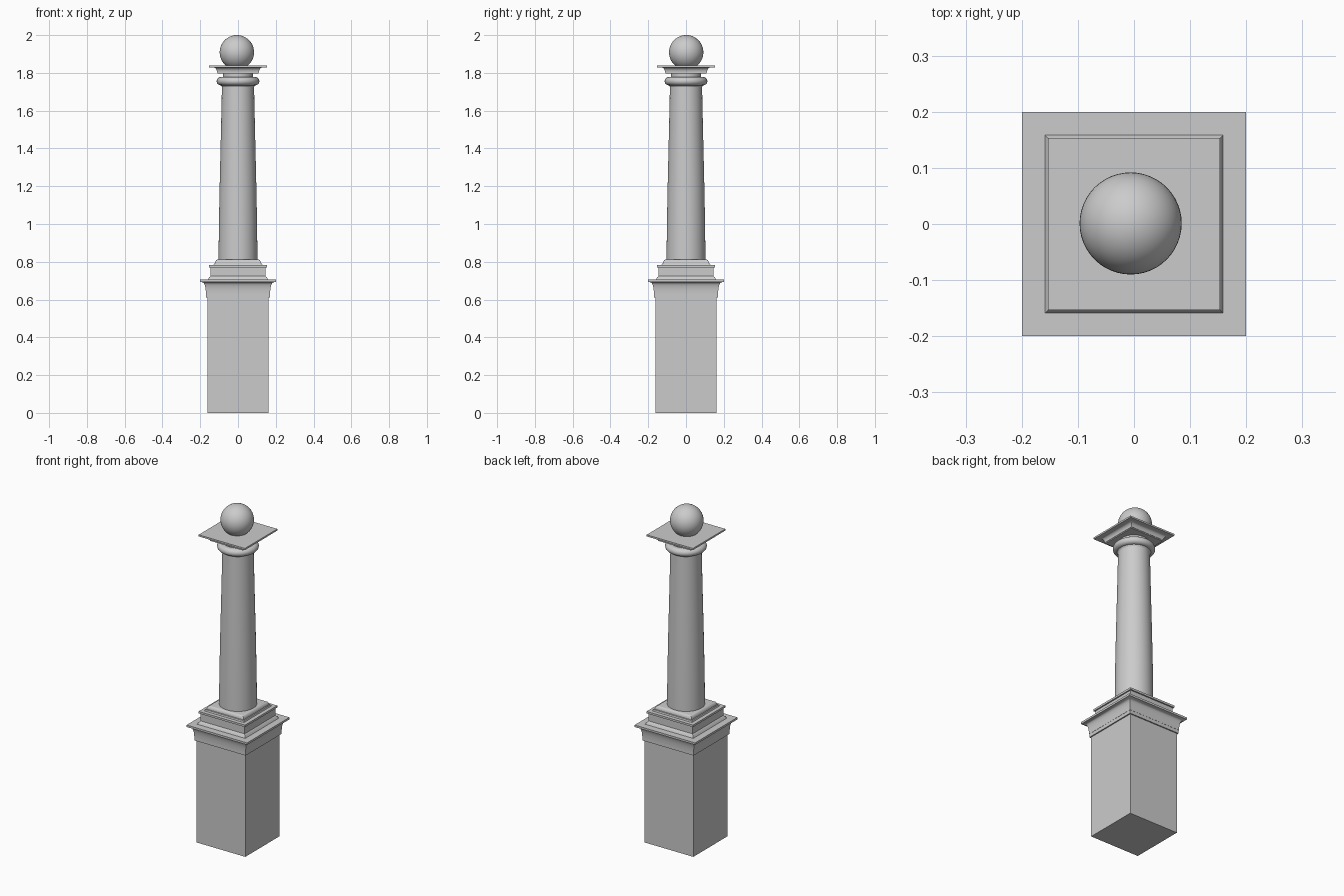
import bpy, bmesh, math

cube = bpy.data.objects.get("Cube")
if cube:
    bpy.data.objects.remove(cube, do_unlink=True)

stone = bpy.data.materials.new("grey stone")
stone.use_nodes = True
stone.diffuse_color = (0.6, 0.6, 0.6, 1)
stone.node_tree.nodes["Principled BSDF"].inputs["Base Color"].default_value = (0.6, 0.6, 0.6, 1)


def finish(obj, angle=35):
    obj.data.materials.clear()
    obj.data.materials.append(stone)
    bpy.ops.object.select_all(action="DESELECT")
    obj.select_set(True)
    bpy.context.view_layer.objects.active = obj
    bpy.ops.object.shade_smooth_by_angle(angle=math.radians(angle))


def stack(name, profile, sides=4):
    """Sweep (half width, height) points around z; four sides give a square plan."""
    bm = bmesh.new()
    square = sides == 4
    scale = math.sqrt(2) if square else 1
    turn = math.pi / 4 if square else 0
    rings = []
    for r, z in profile:
        angles = [turn + math.tau * i / sides for i in range(sides)]
        rings.append([bm.verts.new((r * scale * math.cos(a), r * scale * math.sin(a), z)) for a in angles])
    for low, high in zip(rings, rings[1:]):
        for i in range(sides):
            j = (i + 1) % sides
            bm.faces.new((low[i], low[j], high[j], high[i]))
    bm.faces.new(rings[0][::-1])
    bm.faces.new(rings[-1])
    mesh = bpy.data.meshes.new(name)
    bm.to_mesh(mesh)
    bm.free()
    obj = bpy.data.objects.new(name, mesh)
    bpy.context.collection.objects.link(obj)
    finish(obj)
    return obj


def cove(r0, z0, r1, z1, steps=6):
    """Concave quarter curve that rises first and then flares outward."""
    points = []
    for i in range(steps + 1):
        a = math.pi / 2 * i / steps
        points.append((r0 + (r1 - r0) * (1 - math.cos(a)), z0 + (z1 - z0) * math.sin(a)))
    return points


# Pedestal block with its flared cornice
stack("pedestal_block", [(0.162, 0), (0.162, 0.61)])
stack("pedestal_cornice", [(0.169, 0.61), (0.169, 0.63)] + cove(0.17, 0.63, 0.186, 0.69)
      + [(0.2, 0.694), (0.2, 0.706)])

# Stepped plinth under the column
stack("plinth", [(0.159, 0.706), (0.153, 0.718), (0.145, 0.724), (0.145, 0.772)])
stack("plinth_plate", [(0.153, 0.77), (0.153, 0.782)])
stack("plinth_slope", [(0.13, 0.782), (0.127, 0.79)] + cove(0.122, 0.792, 0.106, 0.812)[::1])

# Tapered round shaft
stack("column_shaft", [(0.103, 0.81), (0.101, 1.0), (0.096, 1.25), (0.09, 1.5), (0.085, 1.73)], 48)

# Rounded collar and neck
collar = [(0.085, 1.725)]
for k in range(13):
    a = -math.pi / 2 + math.pi * k / 12
    collar.append((0.09 + 0.023 * math.cos(a), 1.756 + 0.022 * math.sin(a)))
stack("capital_collar", collar, 48)
stack("capital_neck", [(0.08, 1.775), (0.08, 1.802)], 48)

# Square capital
stack("capital_moulding", [(0.109, 1.797), (0.109, 1.803)] + cove(0.111, 1.803, 0.13, 1.828))
stack("capital_slab", [(0.153, 1.828), (0.153, 1.838)])

# Ball finial
bpy.ops.mesh.primitive_uv_sphere_add(segments=48, ring_count=24, radius=0.091, location=(-0.006, 0.001, 1.909))
ball = bpy.context.object
ball.name = "ball_finial"
finish(ball)
